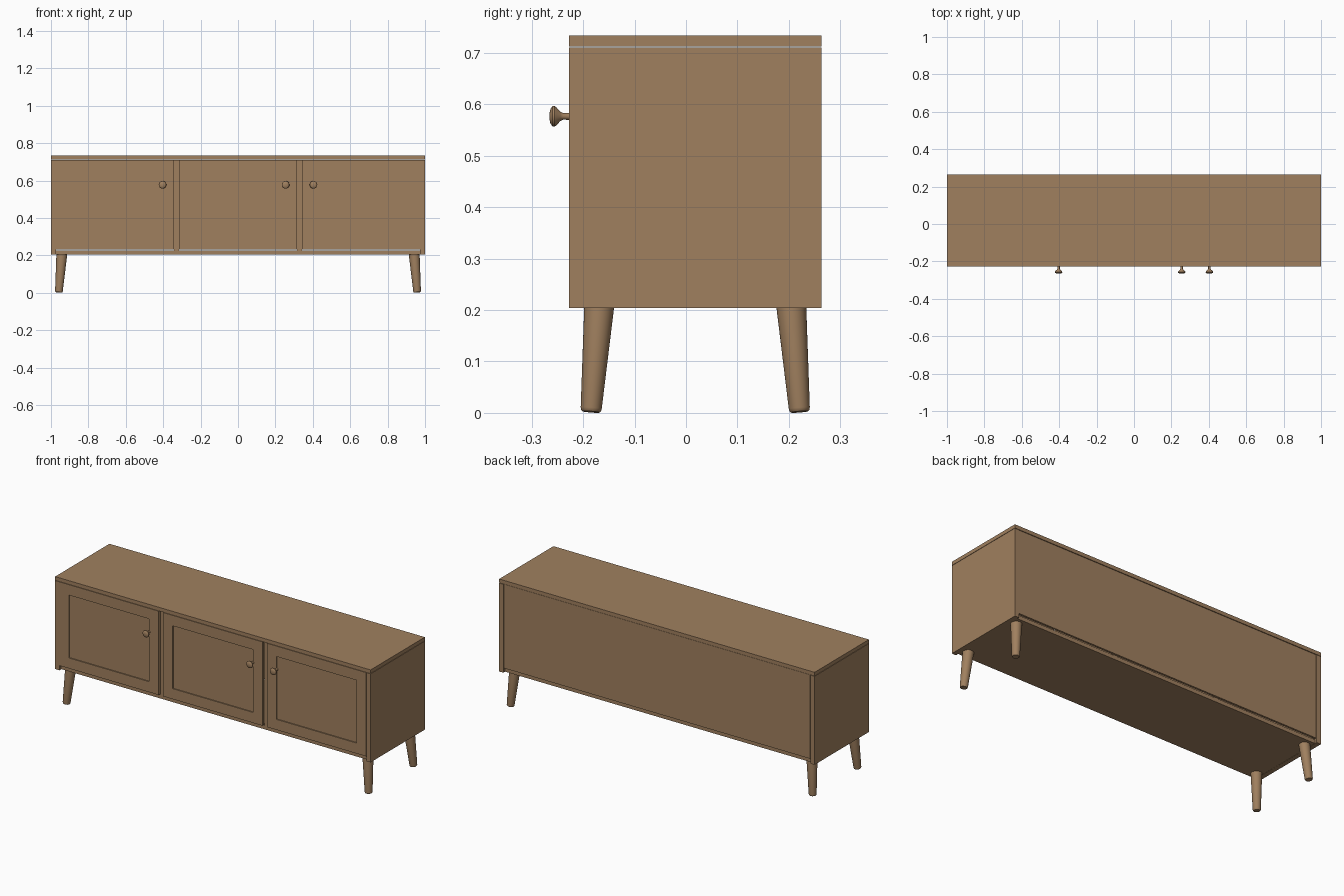
import bpy, bmesh, math
from mathutils import Vector

if "Cube" in bpy.data.objects:
    bpy.data.objects.remove(bpy.data.objects["Cube"])

wood = bpy.data.materials.new("warm_brown_wood")
wood.diffuse_color = (0.352, 0.216, 0.114, 1)
wood.use_nodes = True
wood.node_tree.nodes["Principled BSDF"].inputs["Base Color"].default_value = wood.diffuse_color

Y0, Y1 = -0.228, 0.264          # front and back of the case
YC = (Y0 + Y1) / 2
Z0, Z1 = 0.204, 0.711           # underside and top of the side panels
XI = 0.973                      # inner face of the side panels


def finish(name, bm):
    bmesh.ops.recalc_face_normals(bm, faces=bm.faces)
    me = bpy.data.meshes.new(name)
    bm.to_mesh(me)
    bm.free()
    me.materials.append(wood)
    ob = bpy.data.objects.new(name, me)
    bpy.context.collection.objects.link(ob)
    return ob


def box(name, x0, x1, y0, y1, z0, z1):
    bm = bmesh.new()
    bmesh.ops.create_cube(bm, size=1)
    for v in bm.verts:
        v.co = Vector((x0 if v.co.x < 0 else x1,
                       y0 if v.co.y < 0 else y1,
                       z0 if v.co.z < 0 else z1))
    return finish(name, bm)


def turned(name, start, end, profile, sides=32):
    """Lathe a (radius, fraction along axis) profile between two points."""
    start, end = Vector(start), Vector(end)
    axis = end - start
    q = axis.to_track_quat('Z', 'Y')
    bm = bmesh.new()
    rings = []
    for r, t in profile:
        rings.append([bm.verts.new(start + axis * t + q @ Vector(
            (r * math.cos(2 * math.pi * i / sides), r * math.sin(2 * math.pi * i / sides), 0)))
            for i in range(sides)])
    for a, b in zip(rings, rings[1:]):
        for i in range(sides):
            j = (i + 1) % sides
            bm.faces.new((a[i], a[j], b[j], b[i]))
    bm.faces.new(rings[0])
    bm.faces.new(rings[-1])
    ob = finish(name, bm)
    bpy.ops.object.select_all(action='DESELECT')
    ob.select_set(True)
    bpy.context.view_layer.objects.active = ob
    bpy.ops.object.shade_smooth_by_angle(angle=math.radians(40))
    return ob


# case: top, sides, bottom, back and two dividers
box("top_board", -1, 1, Y0, Y1, 0.713, 0.734)
for s, side in ((-1, "left"), (1, "right")):
    box(side + "_side_panel", *sorted((s * XI, s * 1.0)), Y0, Y1, Z0, Z1)
    box(side + "_divider", s * 0.329 - 0.0125, s * 0.329 + 0.0125,
        Y0 + 0.016, Y1 - 0.014, 0.227, Z1)
box("bottom_board", -XI, XI, Y0 + 0.016, Y1 - 0.014, Z0 + 0.001, 0.227)
box("back_panel", -XI + 0.002, XI - 0.002, Y1 - 0.014, Y1 - 0.002, 0.23, Z1)

# framed doors with recessed panels, each with a turned knob
W, DB, DT = 0.06, 0.231, 0.711
KNOB = [(0.007, 0), (0.0065, 0.38), (0.009, 0.5), (0.018, 0.7),
        (0.0203, 0.78), (0.0195, 0.87), (0.014, 0.96), (0.006, 1)]
for name, cx, knob_side in (("left", -0.658, 1), ("middle", 0, 1), ("right", 0.658, -1)):
    a, b = cx - 0.3145, cx + 0.3145
    yb = Y0 + 0.016
    box(name + "_door_stile_a", a, a + W, Y0, yb, DB, DT)
    box(name + "_door_stile_b", b - W, b, Y0, yb, DB, DT)
    box(name + "_door_top_rail", a + W, b - W, Y0, yb, DT - W, DT)
    box(name + "_door_bottom_rail", a + W, b - W, Y0, yb, DB, DB + W)
    box(name + "_door_panel", a + W, b - W, Y0 + 0.006, yb - 0.002, DB + W, DT - W)
    kx = cx + knob_side * (0.3145 - W)
    turned(name + "_knob", (kx, Y0 + 0.005, 0.577), (kx, -0.2655, 0.577), KNOB)

# splayed tapered legs
LEG = [(0.029, 0), (0.0205, 0.965), (0.0195, 0.985), (0.017, 1)]
for sx, xn in ((-1, "left"), (1, "right")):
    for sy, yn in ((-1, "front"), (1, "back")):
        turned(f"{yn}_{xn}_leg",
               (sx * 0.942, YC + sy * 0.187, 0.206),
               (sx * 0.958, YC + sy * 0.203, 0.002), LEG)
